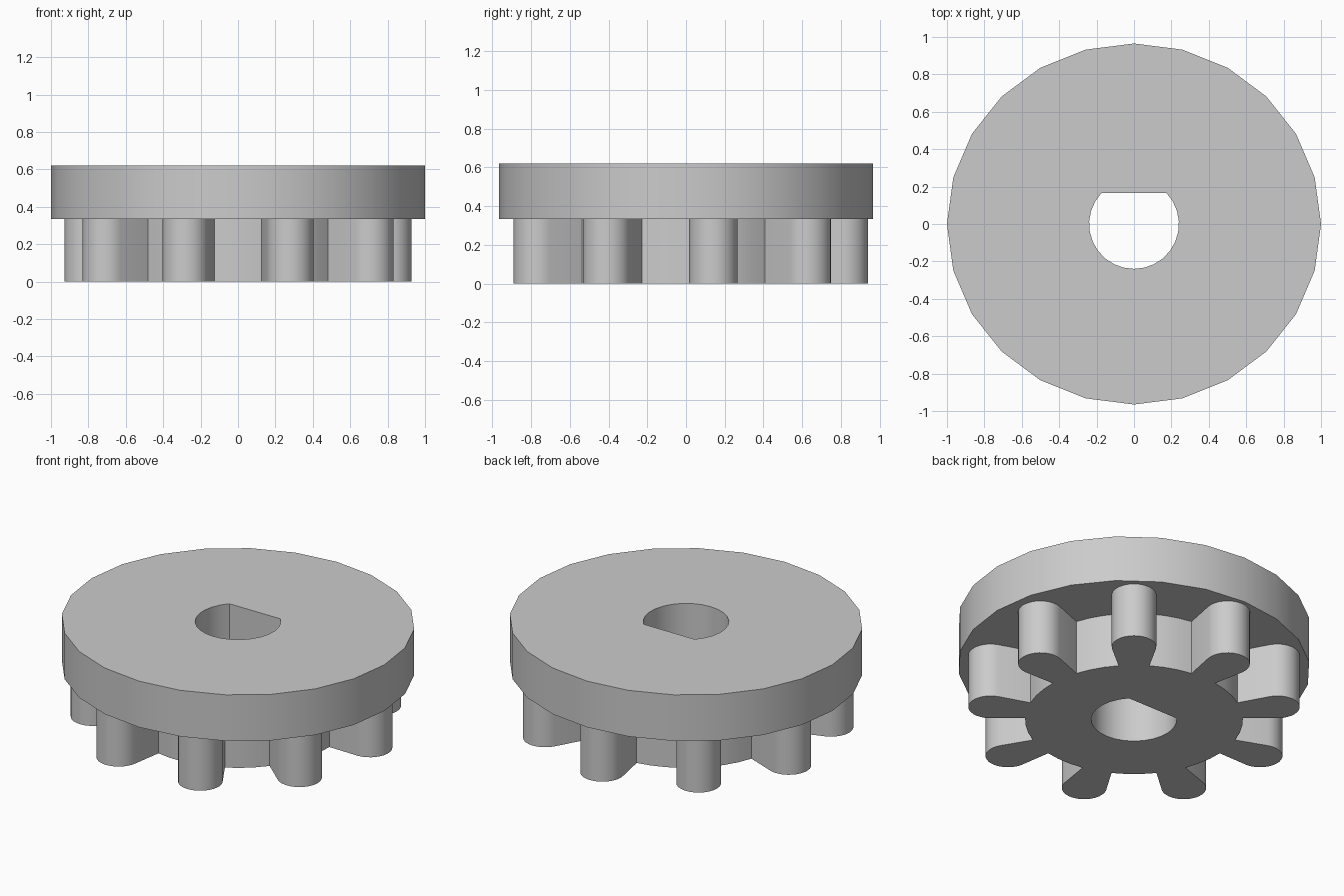
import bpy
import bmesh
from math import sin, cos, asin, pi, radians, tau

cube = bpy.data.objects.get("Cube")
if cube:
    bpy.data.objects.remove(cube, do_unlink=True)

grey = bpy.data.materials.new("plain grey")
grey.use_nodes = True
color = (0.6, 0.6, 0.6, 1)
grey.diffuse_color = color
grey.node_tree.nodes["Principled BSDF"].inputs["Base Color"].default_value = color

TEETH = 9
HUB_R = 0.61        # hub between the teeth
PIN_RING = 0.815    # distance of the rounded tooth ends from the axis
PIN_R = 0.125
BORE_R, BORE_FLAT = 0.24, 0.165
SPLIT, TOP = 0.335, 0.62


def arc(radius, start, end, steps, centre=(0, 0)):
    """Points along a circular arc."""
    return [(centre[0] + radius * cos(start + (end - start) * i / steps),
             centre[1] + radius * sin(start + (end - start) * i / steps))
            for i in range(steps + 1)]


def pierced_prism(name, outline, hole, z0, z1):
    """Extrude an outline with a hole from z0 to z1."""
    bm = bmesh.new()
    rings = []
    for z in (z0, z1):
        cap_edges = []
        for loop in (outline, hole):
            verts = [bm.verts.new((x, y, z)) for x, y in loop]
            cap_edges += [bm.edges.new((v, verts[i - 1])) for i, v in enumerate(verts)]
            rings.append(verts)
        bmesh.ops.triangle_fill(bm, edges=cap_edges, use_beauty=True)
    for low, high in zip(rings[:2], rings[2:]):
        for i in range(len(low)):
            bm.faces.new((low[i - 1], low[i], high[i], high[i - 1]))
    bmesh.ops.recalc_face_normals(bm, faces=bm.faces)
    mesh = bpy.data.meshes.new(name)
    bm.to_mesh(mesh)
    bm.free()
    mesh.materials.append(grey)
    obj = bpy.data.objects.new(name, mesh)
    bpy.context.collection.objects.link(obj)
    bpy.ops.object.select_all(action="DESELECT")
    obj.select_set(True)
    bpy.context.view_layer.objects.active = obj
    bpy.ops.object.shade_smooth_by_angle(angle=radians(30))
    return obj


# D-shaped shaft bore
corner = asin(BORE_FLAT / BORE_R)
bore = arc(BORE_R, pi - corner, tau + corner, 20)

# Slightly oval top disc
rim = [(x, y * 0.965) for x, y in arc(1, 0, tau, 24)[:-1]]
pierced_prism("top_disc", rim, bore, SPLIT, TOP)

# Hub with rounded teeth that widen outwards
pitch = tau / TEETH
half = radians(8.1)
flare = half + radians(0.6)
gear = []
for k in range(TEETH):
    mid = pi / 2 + k * pitch
    centre = (PIN_RING * cos(mid), PIN_RING * sin(mid))
    gear += arc(PIN_R, mid - pi / 2 - flare, mid + pi / 2 + flare, 16, centre)
    gear += arc(HUB_R, mid + half, mid + pitch - half, 3)
pierced_prism("toothed_hub", gear, bore, 0, SPLIT)
